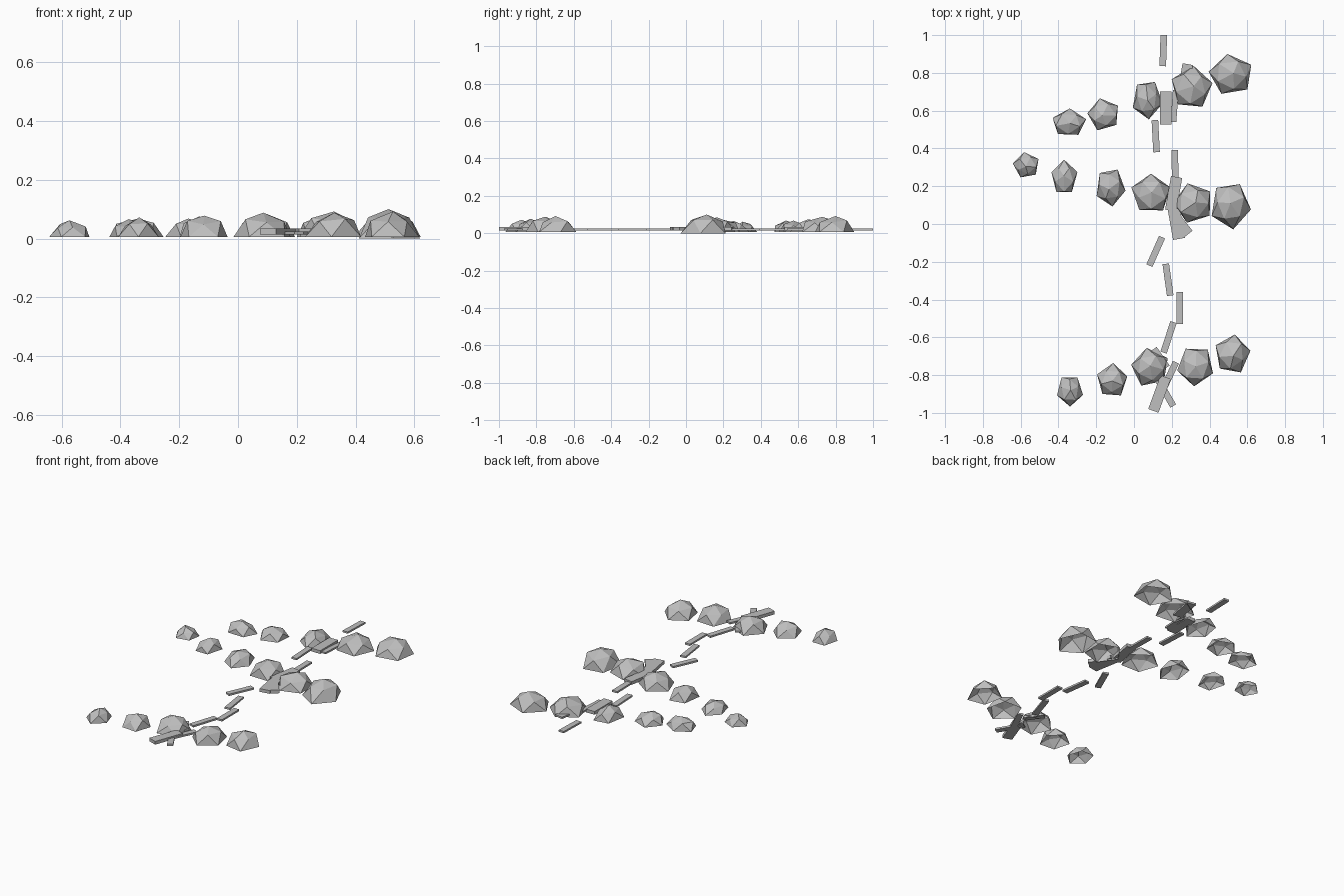
import bpy, bmesh, math, random
from mathutils import Matrix

random.seed(4)
grey = bpy.data.materials.new("stone grey")
grey.diffuse_color = (0.52, 0.52, 0.52, 1)


def finish(bm, name):
    me = bpy.data.meshes.new(name)
    bm.to_mesh(me)
    bm.free()
    me.materials.append(grey)
    ob = bpy.data.objects.new(name, me)
    bpy.context.collection.objects.link(ob)


def rock(i, x, y, rx, ry, top, phase, base=0.006):
    """Open faceted dome: five-sided base, twisted shoulder ring, low peak."""
    bm = bmesh.new()

    def ring(r, z, turn, jitter):
        pts = []
        for k in range(5):
            a = math.radians(phase + turn + 72 * k)
            s = r * (1 + random.uniform(-jitter, jitter))
            zz = z + random.uniform(-jitter, jitter) * 0.07 if z > base else z
            pts.append(bm.verts.new((x + rx * s * math.cos(a), y + ry * s * math.sin(a), zz)))
        return pts

    low = ring(1.06, base, 0, 0.03)
    mid = ring(0.74, base + (top - base) * 0.66, 36, 0.1)
    peak = bm.verts.new((x + rx * random.uniform(-0.12, 0.12),
                         y + ry * random.uniform(-0.12, 0.12), top))
    for k in range(5):
        n = (k + 1) % 5
        bm.faces.new((low[k], low[n], mid[k]))
        bm.faces.new((mid[k], low[n], mid[n]))
        bm.faces.new((mid[k], mid[n], peak))
    finish(bm, f"rock_{i}")


def plank(i, x, y, length, width, angle, z=0.019, thick=0.011):
    """Thin board lying along y, turned by angle (degrees)."""
    bm = bmesh.new()
    bmesh.ops.create_cube(bm, size=1, matrix=Matrix.Translation((x, y, z))
                          @ Matrix.Rotation(math.radians(angle), 4, 'Z')
                          @ Matrix.Diagonal((width, length, thick, 1)))
    finish(bm, f"plank_{i}")


# Rocks: x, y, half width, half depth, top height, base turn
rocks = [
    # back row
    (0.515, 0.79, .115, .108, .092, 28), (0.305, 0.72, .106, .11, .088, 85),
    (0.07, 0.66, .077, .10, .075, 60), (-0.16, 0.58, .083, .083, .068, 32),
    (-0.345, 0.535, .088, .072, .068, 15),
    # middle row
    (-0.57, 0.31, .067, .067, .062, 28), (-0.37, 0.245, .068, .09, .066, 18),
    (-0.125, 0.195, .077, .10, .075, 62), (0.09, 0.16, .10, .10, .085, 18),
    (0.315, 0.11, .10, .102, .092, 35), (0.51, 0.10, .103, .122, .10, 62, 0.0),
    # front row
    (-0.34, -0.88, .068, .08, .072, 55), (-0.115, -0.83, .08, .087, .078, 15),
    (0.085, -0.76, .098, .098, .088, 28), (0.325, -0.75, .095, .103, .088, 50),
    (0.52, -0.69, .09, .10, .092, 10),
]
for i, r in enumerate(rocks):
    rock(i, *r)

# Narrow path boards: x, y, length, width, turn
narrow = [
    (0.155, 0.918, .165, .035, -2), (0.27, 0.765, .165, .055, -10),
    (0.215, 0.625, .17, .03, -4), (0.115, 0.465, .17, .035, 3),
    (0.217, 0.31, .165, .035, 1), (0.115, -0.145, .165, .035, -24),
    (0.18, -0.295, .17, .035, 8), (0.243, -0.445, .17, .035, 0),
    (0.183, -0.60, .17, .035, -18), (0.165, -0.89, .17, .035, 30),
    (0.19, -0.80, .15, .035, -25), (0.14, -0.71, .12, .035, 35),
]
for i, p in enumerate(narrow):
    plank(i, *p)

# Wide crossing boards at each row of rocks
wide = [
    (0.168, 0.613, .175, .06, 0), (0.21, 0.16, .18, .06, -10),
    (0.225, 0.0, .16, .065, 10), (0.25, 0.0, .13, .05, 38),
    (0.135, -0.90, .19, .058, -20),
]
for i, p in enumerate(wide):
    plank(len(narrow) + i, *p, z=0.024, thick=0.02)
